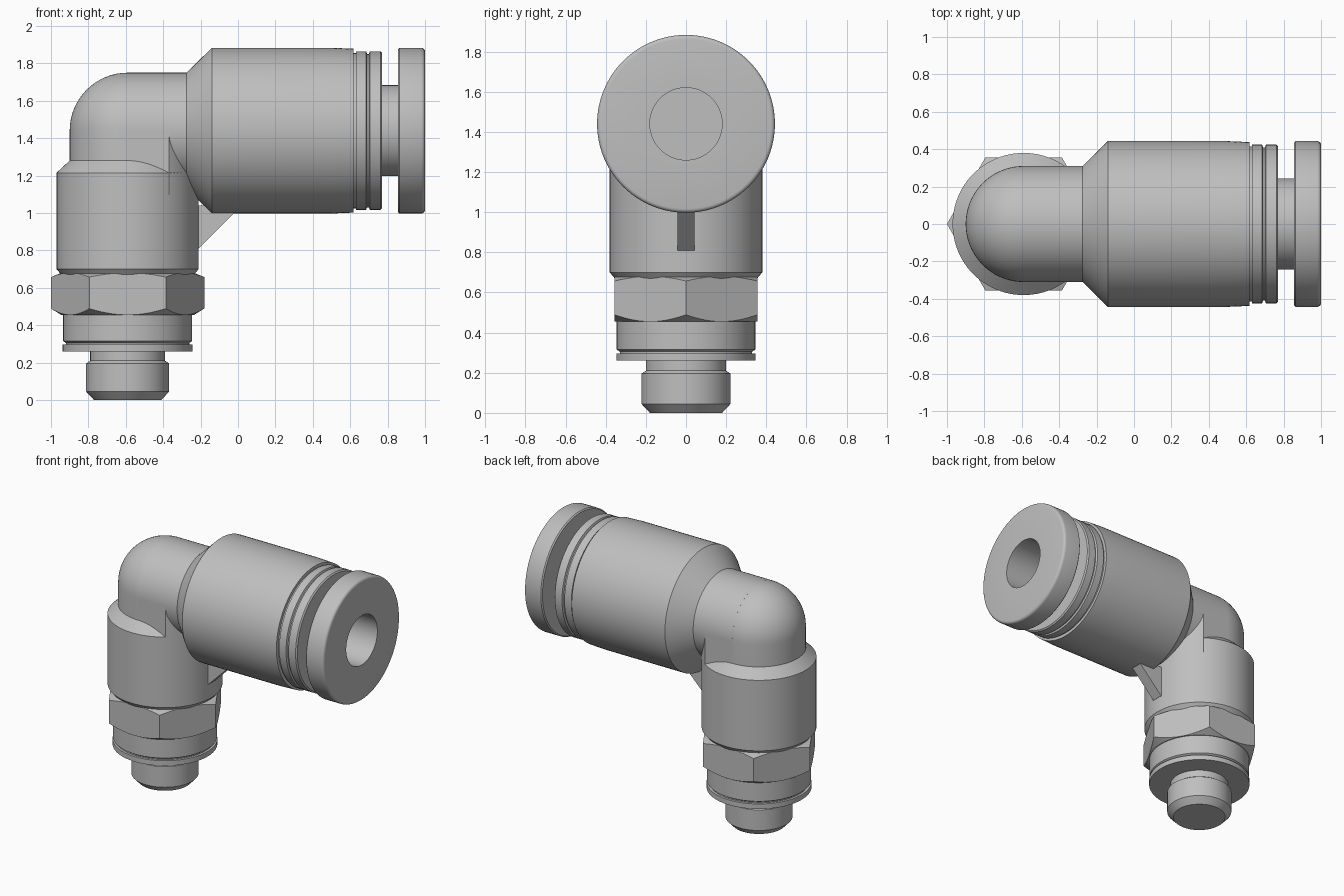
import bpy, bmesh, math
from mathutils import Matrix, Vector

cube = bpy.data.objects.get("Cube")
if cube:
    bpy.data.objects.remove(cube, do_unlink=True)

AXIS_X, AXIS_Z = -0.59, 1.44      # where the two tube axes meet
PIPE, BODY = 0.31, 0.38           # elbow and lower body radii
SEGMENTS = 96

grey = bpy.data.materials.new("light_grey")
grey.use_nodes = True
grey.diffuse_color = (0.52, 0.52, 0.52, 1)
grey.node_tree.nodes["Principled BSDF"].inputs["Base Color"].default_value = grey.diffuse_color


def finish(name, bm):
    """Turn a bmesh into a named, softly shaded object."""
    bmesh.ops.remove_doubles(bm, verts=bm.verts, dist=1e-5)
    bmesh.ops.recalc_face_normals(bm, faces=bm.faces)
    mesh = bpy.data.meshes.new(name)
    bm.to_mesh(mesh)
    bm.free()
    mesh.materials.append(grey)
    obj = bpy.data.objects.new(name, mesh)
    bpy.context.collection.objects.link(obj)
    shade(obj)
    return obj


def shade(obj):
    bpy.ops.object.select_all(action='DESELECT')
    obj.select_set(True)
    bpy.context.view_layer.objects.active = obj
    bpy.ops.object.shade_smooth_by_angle(angle=math.radians(25))


def lathe(name, profile, sideways=False):
    """Revolve (radius, distance) points about the vertical or horizontal axis."""
    bm = bmesh.new()
    verts = [bm.verts.new((r, 0, d)) for r, d in profile]
    edges = [bm.edges.new(pair) for pair in zip(verts, verts[1:])]
    bmesh.ops.spin(bm, geom=verts + edges, cent=(0, 0, 0), axis=(0, 0, 1),
                   angle=math.tau, steps=SEGMENTS)
    place = Matrix.Translation((AXIS_X, 0, 0))
    if sideways:
        place = Matrix.Translation((0, 0, AXIS_Z)) @ Matrix.Rotation(math.pi / 2, 4, 'Y')
    bm.transform(place)
    return finish(name, bm)


def prism(name, outline, offset):
    """Extrude a flat outline along an offset."""
    bm = bmesh.new()
    face = bm.faces.new([bm.verts.new(p) for p in outline])
    new = bmesh.ops.extrude_face_region(bm, geom=[face])["geom"]
    bmesh.ops.translate(bm, vec=Vector(offset),
                        verts=[v for v in new if isinstance(v, bmesh.types.BMVert)])
    return finish(name, bm)


# Threaded stem with its neck
lathe("threaded_stem", [(0, 0), (0.18, 0), (0.222, 0.045), (0.222, 0.195),
                        (0.20, 0.21), (0.20, 0.27), (0, 0.27)])

# Sealing washer, and the seat above it
lathe("sealing_washer", [(0, 0.26), (0.347, 0.26), (0.347, 0.297), (0, 0.297)])
lathe("washer_seat", [(0, 0.29), (0.33, 0.29), (0.33, 0.305), (0.345, 0.315),
                      (0.345, 0.46), (0, 0.46)])

# Hexagonal nut with turned-off corners
hexagon = [(AXIS_X + 0.41 * math.cos(k * math.pi / 3), 0.41 * math.sin(k * math.pi / 3), 0.4)
           for k in range(6)]
nut = prism("hex_nut", hexagon, (0, 0, 0.4))
turning = lathe("nut_turning", [(0, 0.455), (0.355, 0.455), (0.415, 0.492),
                                (0.415, 0.655), (0.355, 0.68), (0, 0.68)])
cut = nut.modifiers.new("turned_corners", 'BOOLEAN')
cut.operation, cut.solver, cut.object = 'INTERSECT', 'EXACT', turning
bpy.context.view_layer.objects.active = nut
bpy.ops.object.modifier_apply(modifier=cut.name)
bpy.data.objects.remove(turning, do_unlink=True)
shade(nut)

# Lower body with a bevelled shoulder
lathe("lower_body", [(0, 0.67), (0.355, 0.67), (BODY, 0.70), (BODY, 1.215),
                     (PIPE, 1.28), (0, 1.28)])

# Elbow: upright tube ending in a round corner
dome = [(PIPE * math.cos(a), AXIS_Z + PIPE * math.sin(a))
        for a in (k * math.pi / 32 for k in range(17))]
lathe("elbow", [(0, 1.2), (PIPE, 1.2)] + dome)

# Web filling the inner corner between the body and the side tube
reach = math.asin(PIPE / BODY)
arc = [(AXIS_X + BODY * math.cos(a), BODY * math.sin(a), 1.1)
       for a in (reach * (k / 16 - 1) for k in range(33))]
prism("inner_corner_web", [(AXIS_X, -PIPE, 1.1)] + arc + [(AXIS_X, PIPE, 1.1)],
      (0, 0, AXIS_Z - 1.1))

# Stiffening rib under the side tube
prism("stiffening_rib", [(-0.25, -0.042, 0.81), (-0.21, -0.042, 0.81), (0.02, -0.042, 1.04),
                         (-0.25, -0.042, 1.04)], (0, 0.084, 0))

# Side tube, grip rings and release collar with a blind bore
lathe("side_tube", [(0, AXIS_X), (PIPE, AXIS_X), (PIPE, -0.275), (0.443, -0.14),
                    (0.443, 0.5), (0.438, 0.617), (0.415, 0.617), (0.415, 0.63),
                    (0.424, 0.63), (0.424, 0.685), (0.41, 0.69), (0.41, 0.70),
                    (0.424, 0.705), (0.424, 0.762), (0.415, 0.77), (0.18, 0.77),
                    (0.18, 0.1), (0, 0.1)], sideways=True)
rounding = [(0.423 + 0.02 * math.cos(a), 0.98 + 0.02 * math.sin(a))
            for a in (k * math.pi / 8 for k in range(5))]
lathe("release_collar", [(0.18, 0.76), (0.243, 0.76), (0.243, 0.855), (0.435, 0.855),
                         (0.443, 0.863)] + rounding + [(0.18, 1.0), (0.18, 0.76)],
      sideways=True)
